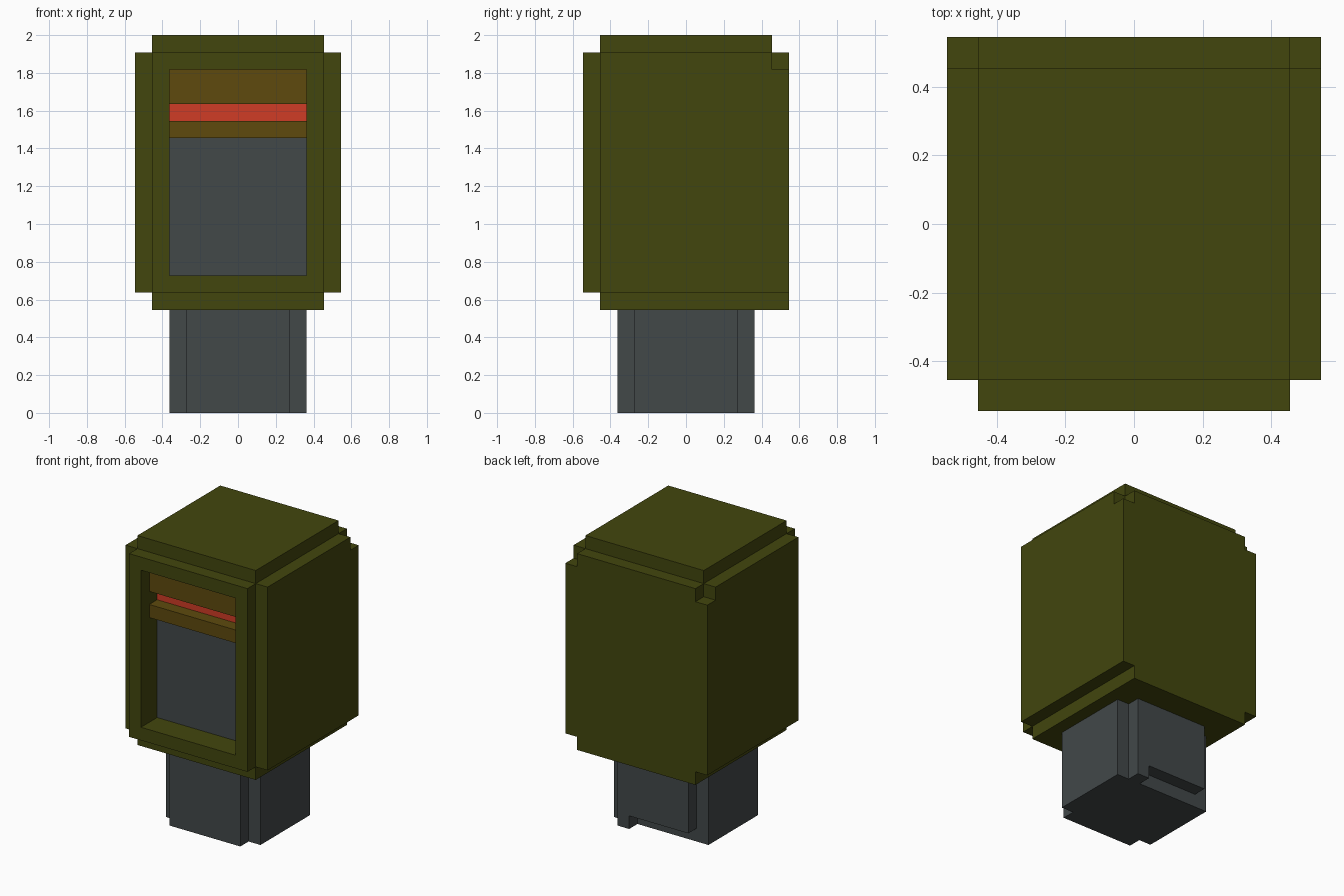
import bpy

if "Cube" in bpy.data.objects:
    bpy.data.objects.remove(bpy.data.objects["Cube"])

U = 1 / 11  # block size: the model sits on an 11-per-unit grid


def lin(c):
    c /= 255
    return c / 12.92 if c <= 0.04045 else ((c + 0.055) / 1.055) ** 2.4


def material(name, r, g, b):
    m = bpy.data.materials.new(name)
    m.diffuse_color = (lin(r), lin(g), lin(b), 1)
    m.use_nodes = True
    m.node_tree.nodes["Principled BSDF"].inputs["Base Color"].default_value = m.diffuse_color
    return m


olive = material("olive green", 66, 70, 13)
grey = material("slate grey", 66, 72, 73)
brown = material("dark brown", 94, 74, 13)
red = material("signal red", 208, 60, 38)


def make(name, verts, faces, mat):
    me = bpy.data.meshes.new(name)
    me.from_pydata([[c * U for c in v] for v in verts], [], faces)
    me.materials.append(mat)
    ob = bpy.data.objects.new(name, me)
    bpy.context.collection.objects.link(ob)
    return ob


def box(name, x, y, z, mat):
    """Box from three (low, high) ranges in blocks."""
    verts = [(a, b, c) for c in z for b in y for a in x]
    faces = [(0, 2, 3, 1), (4, 5, 7, 6), (0, 1, 5, 4),
             (2, 6, 7, 3), (0, 4, 6, 2), (1, 3, 7, 5)]
    return make(name, verts, faces, mat)


def frame(name, outer, inner, y, mat):
    """Rectangular ring facing -y; outer and inner are (half width, bottom, top)."""
    verts = []
    for d in y:
        for w, lo, hi in (outer, inner):
            verts += [(-w, d, lo), (w, d, lo), (w, d, hi), (-w, d, hi)]
    faces = []
    for i in range(4):
        j = (i + 1) % 4
        faces += [(i, j, j + 4, i + 4), (i + 8, i + 12, j + 12, j + 8),
                  (i, i + 8, j + 8, j), (i + 4, j + 4, j + 12, i + 12)]
    return make(name, verts, faces, mat)


# Housing: core, then stepped panels one block thick
box("housing_core", (-5, 5), (-4, 5), (6, 22), olive)
frame("housing_front_wall", (5, 6, 22), (4, 8, 20), (-5, -4), olive)
frame("window_frame", (5, 7, 21), (4, 8, 20), (-6, -5), olive)
box("back_panel", (-5, 5), (5, 6), (6, 21), olive)
for side, x in (("left", (-6, -5)), ("right", (5, 6))):
    box(side + "_side_panel", x, (-5, 5), (7, 21), olive)
    box(side + "_back_corner", x, (5, 6), (7, 20), olive)

# Window recess: pane, red strip and two brown bars
box("window_pane", (-4, 4), (-4.05, -4), (8, 16), grey)
box("red_strip", (-4, 4), (-4.05, -4), (17, 18), red)
box("lower_bar", (-4, 4), (-5, -4), (16, 17), brown)
box("upper_bar", (-4, 4), (-5, -4), (18, 20), brown)

# Post: cross-shaped section, back panel raised except for one small foot
box("post_core", (-4, 4), (-3, 3), (0, 6), grey)
box("post_front_panel", (-3, 3), (-4, -3), (0, 6), grey)
box("post_back_panel", (-3, 3), (3, 4), (1, 6), grey)
box("post_back_foot", (2, 3), (3, 4), (0, 1), grey)
